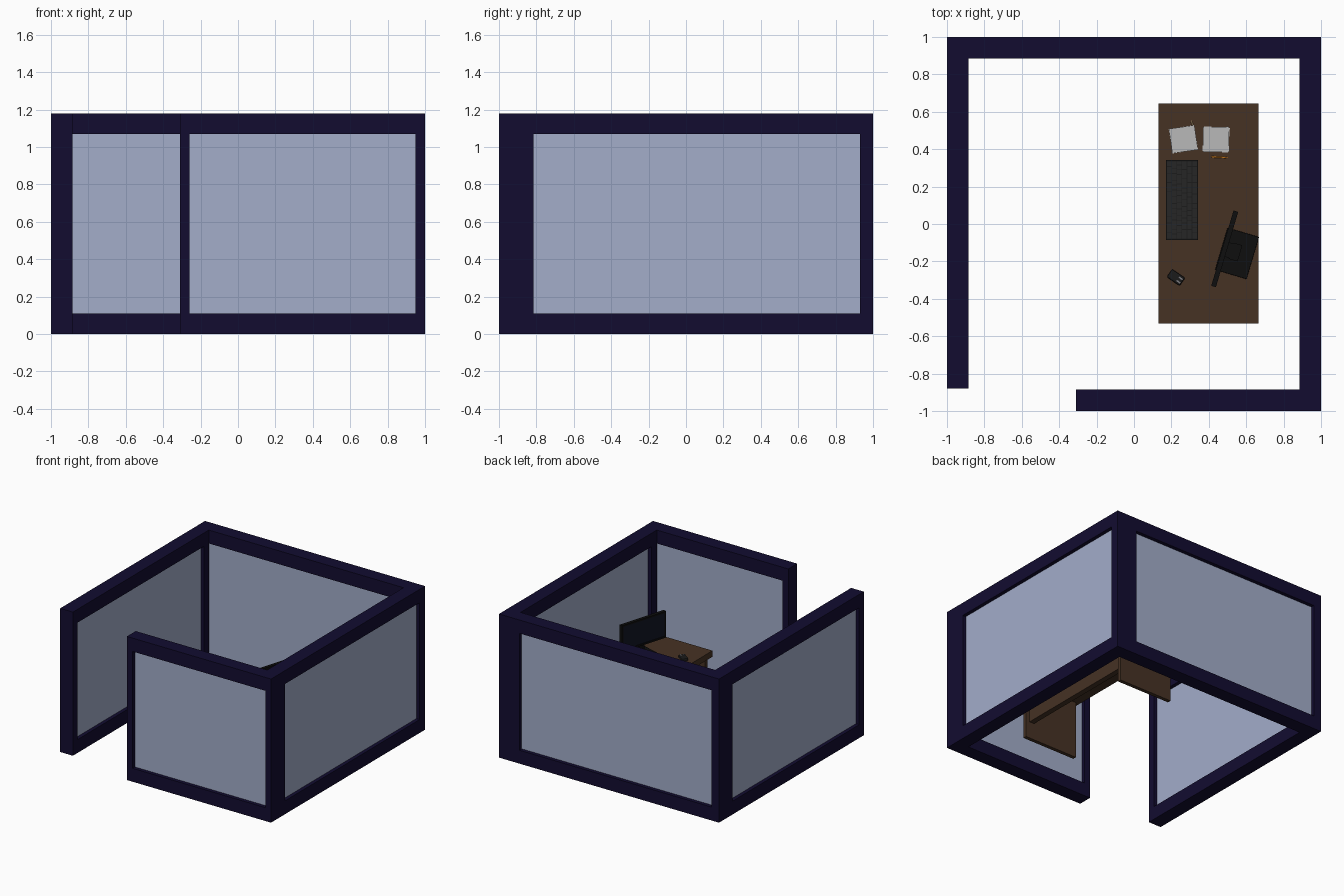
import bpy, bmesh, math, random
from mathutils import Matrix, Vector

if "Cube" in bpy.data.objects:
    bpy.data.objects.remove(bpy.data.objects["Cube"])

random.seed(4)
mats = {}


def material(name, rgb):
    m = bpy.data.materials.new(name)
    lin = [(c / 255 / 12.92 if c < 10 else ((c / 255 + 0.055) / 1.055) ** 2.4) for c in rgb]
    m.diffuse_color = (*lin, 1)
    m.use_nodes = True
    m.node_tree.nodes["Principled BSDF"].inputs["Base Color"].default_value = m.diffuse_color
    mats[name] = m


for n, c in dict(frame=(18, 12, 48), panel=(163, 173, 202), wood=(70, 50, 36),
                 black=(14, 14, 14), screen=(16, 20, 34), case=(27, 27, 27),
                 key=(38, 38, 38), grey=(120, 120, 125), paper=(185, 185, 185),
                 orange=(215, 130, 30), tan=(205, 175, 130)).items():
    material(n, c)


def finish(bm, name, mat, loc, rot):
    me = bpy.data.meshes.new(name)
    bm.to_mesh(me)
    bm.free()
    ob = bpy.data.objects.new(name, me)
    bpy.context.collection.objects.link(ob)
    ob.location = loc
    ob.rotation_euler.z = math.radians(rot)
    me.materials.append(mats[mat])
    return ob


def boxes(name, mat, items, loc=(0, 0, 0), rot=0, bevel=0):
    """One object from boxes given as (x0, x1, y0, y1, z0, z1)."""
    bm = bmesh.new()
    for x0, x1, y0, y1, z0, z1 in items:
        mid = Vector((x0 + x1, y0 + y1, z0 + z1)) / 2
        bmesh.ops.create_cube(bm, size=1, matrix=Matrix.Translation(mid) @
                              Matrix.Diagonal((x1 - x0, y1 - y0, z1 - z0, 1)))
    ob = finish(bm, name, mat, loc, rot)
    if bevel:
        b = ob.modifiers.new("bevel", 'BEVEL')
        b.width, b.segments = bevel, 2
    return ob


def rod(name, mat, length, radius, loc, rot, tip=0):
    """Six-sided rod along x with an optional pointed end."""
    bm = bmesh.new()
    turn = Matrix.Rotation(math.pi / 2, 4, 'Y')
    bmesh.ops.create_cone(bm, cap_ends=True, segments=6, radius1=radius, radius2=radius,
                          depth=length, matrix=turn)
    if tip:
        bmesh.ops.create_cone(bm, cap_ends=True, segments=6, radius1=radius, radius2=0.0005,
                              depth=tip, matrix=Matrix.Translation(((length + tip) / 2, 0, 0)) @ turn)
    return finish(bm, name, mat, loc, rot)


# Partition walls: frame with a recessed panel on both sides
H, T, R = 1.18, 0.115, 0.03


def wall(name, length, margin, loc, rot):
    a, b = margin, length - margin
    z0, z1 = 0.11, 1.07
    boxes(name + "_wall_frame", "frame", [(0, length, 0, T, 0, z0), (0, length, 0, T, z1, H),
                                          (0, a, 0, T, z0, z1), (b, length, 0, T, z0, z1)], loc, rot)
    boxes(name + "_wall_panel", "panel", [(a, b, R, T - R, z0, z1)], loc, rot)


wall("front", 1.31, 0.052, (-0.31, -1, 0), 0)
wall("right", 1.885, 0.07, (1, -0.885, 0), 90)
wall("back", 1.885, 0.07, (0.885, 1, 0), 180)
wall("left", 1.765, 0.06, (-1, 0.885, 0), -90)

# Desk
D = 0.525
boxes("desk_top", "wood", [(0.132, 0.665, -0.533, 0.645, 0.475, D)])
boxes("desk_legs", "wood", [(0.165, 0.655, y, y + 0.03, 0, 0.475) for y in (-0.515, 0.595)])
boxes("desk_back_panel", "wood", [(0.575, 0.62, -0.485, 0.595, 0.14, 0.475)])

# Monitor, local x points away from the user
ML, MR = (0.485, -0.133, D), -16.5
boxes("monitor_base", "black", [(-0.018, 0.158, -0.122, 0.113, 0, 0.014)], ML, MR, 0.003)
boxes("monitor_stem", "black", [(0.035, 0.085, -0.045, 0.045, 0.014, 0.24),
                                (0.012, 0.04, -0.04, 0.04, 0.15, 0.24)], ML, MR)
boxes("monitor_casing", "black", [(-0.008, 0.013, -0.21, 0.21, 0.11, 0.328),
                                  (-0.013, -0.008, -0.21, 0.21, 0.11, 0.124),
                                  (-0.013, -0.008, -0.21, 0.21, 0.314, 0.328),
                                  (-0.013, -0.008, -0.21, -0.196, 0.124, 0.314),
                                  (-0.013, -0.008, 0.196, 0.21, 0.124, 0.314)], ML, MR)
boxes("monitor_screen", "screen", [(-0.0095, -0.007, -0.196, 0.196, 0.124, 0.314)], ML, MR)

# Keyboard with rows of uneven keys
boxes("keyboard_case", "case", [(0.17, 0.343, -0.086, 0.342, D, D + 0.013)])
keys = []
for row in range(6):
    x = 0.176 + row * 0.0272
    y = -0.08
    while y < 0.33:
        w = random.choice((0.026, 0.026, 0.036, 0.05)) if row else random.choice((0.036, 0.05, 0.13))
        end = min(y + w, 0.337)
        if 0.337 - end < 0.02:
            end = 0.337
        keys.append((x, x + 0.0235, y + 0.002, end - 0.002, D + 0.013, D + 0.021))
        y = end
boxes("keyboard_keys", "key", keys)

# Mouse
MO = (0.224, -0.286, D)
boxes("mouse_body", "case", [(-0.042, 0.042, -0.026, 0.026, 0, 0.024)], MO, -35, 0.008)
boxes("mouse_buttons", "grey", [(0.012, 0.036, y, y + 0.008, 0.02, 0.0265) for y in (-0.015, 0.007)],
      MO, -35)

# Paper stacks
for name, x, y, angles in (("left_paper", 0.264, 0.453, (9, 8)),
                           ("right_paper", 0.439, 0.452, (-4, 0, 2))):
    for i, a in enumerate(angles):
        boxes(f"{name}_{i + 1}", "paper", [(-0.069, 0.069, -0.066, 0.066, i * 0.006, i * 0.006 + 0.005)],
              (x, y, D), a)

# Pencils
rod("orange_pencil", "orange", 0.075, 0.004, (0.452, 0.357, D + 0.004), -3, 0.014)
rod("tan_pencil", "tan", 0.02, 0.004, (0.311, 0.538, D + 0.004), 110, 0.008)
